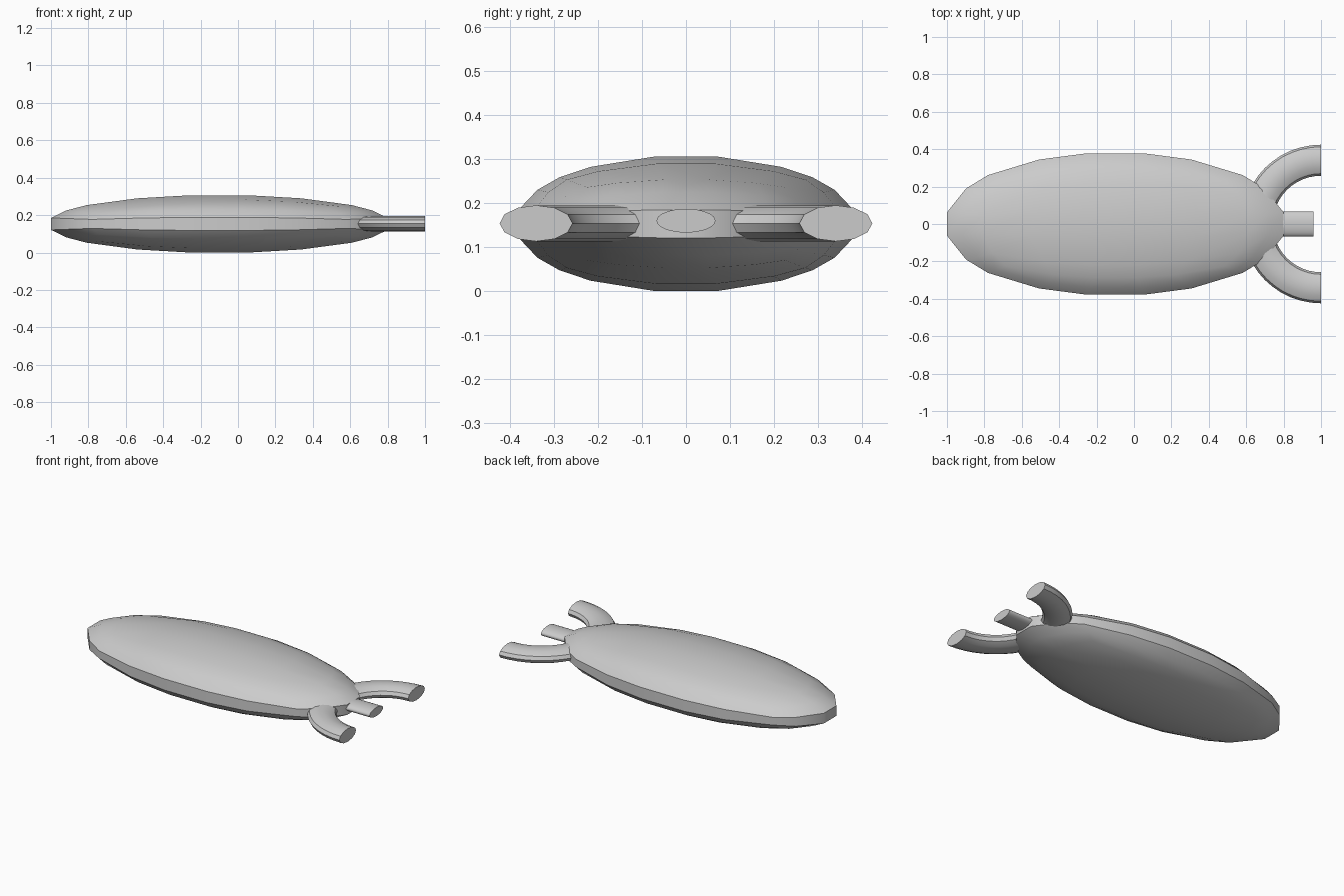
import bpy, bmesh, math
from mathutils import Vector

if "Cube" in bpy.data.objects:
    bpy.data.objects.remove(bpy.data.objects["Cube"])

MID_Z = 0.153


def finish(bm, name, angle=30):
    bmesh.ops.recalc_face_normals(bm, faces=bm.faces)
    mesh = bpy.data.meshes.new(name)
    bm.to_mesh(mesh)
    bm.free()
    ob = bpy.data.objects.new(name, mesh)
    bpy.context.collection.objects.link(ob)
    bpy.ops.object.select_all(action='DESELECT')
    ob.select_set(True)
    bpy.context.view_layer.objects.active = ob
    bpy.ops.object.shade_smooth_by_angle(angle=math.radians(angle))
    return ob


# Body: cube with a 5 x 5 grid per side, cast to a stretched sphere
bm = bmesh.new()
bmesh.ops.create_cube(bm, size=2)
bmesh.ops.subdivide_edges(bm, edges=bm.edges[:], cuts=4, use_grid_fill=True)
rows = ((0.17, 0.50, 1.10), (0.18, 0.62, 1.0), (0.23, 0.57, 0.92))
for v in bm.verts:
    grid = [math.copysign(rows[i][min(2, int(abs(c) * 2.5 + 0.01))], c)
            for i, c in enumerate(v.co)]
    v.co = Vector(grid).normalized()
half = (0.9, 0.378, 0.1525)
peak = [max(v.co[i] for v in bm.verts) for i in range(3)]
for v in bm.verts:
    v.co = Vector(v.co[i] / peak[i] * half[i] for i in range(3))
    v.co += Vector((-0.1, 0, MID_Z))
finish(bm, "body", 40)

# Curved side arms: one flattened half ring passing through the body
bm = bmesh.new()
SIDES, STEPS = 12, 24
rings = []
for s in range(STEPS + 1):
    a = math.pi / 2 + math.pi * s / STEPS
    ring = []
    for k in range(SIDES):
        t = 2 * math.pi * k / SIDES
        r = 0.341 + 0.083 * math.cos(t)
        ring.append(bm.verts.new((1 + r * math.cos(a), r * math.sin(a),
                                  0.154 + 0.041 * math.sin(t))))
    rings.append(ring)
for a, b in zip(rings, rings[1:]):
    for k in range(SIDES):
        n = (k + 1) % SIDES
        bm.faces.new((a[k], a[n], b[n], b[k]))
bm.faces.new(rings[0])
bm.faces.new(rings[-1])
finish(bm, "curved_arms")

# Straight centre stub with an oval section
bm = bmesh.new()
bmesh.ops.create_cone(bm, cap_ends=True, segments=32, radius1=1, radius2=1, depth=1)
for v in bm.verts:
    x, y, z = v.co
    v.co = (0.83 + z * 0.26, y * 0.067, 0.16 + x * 0.027)
finish(bm, "centre_stub")
